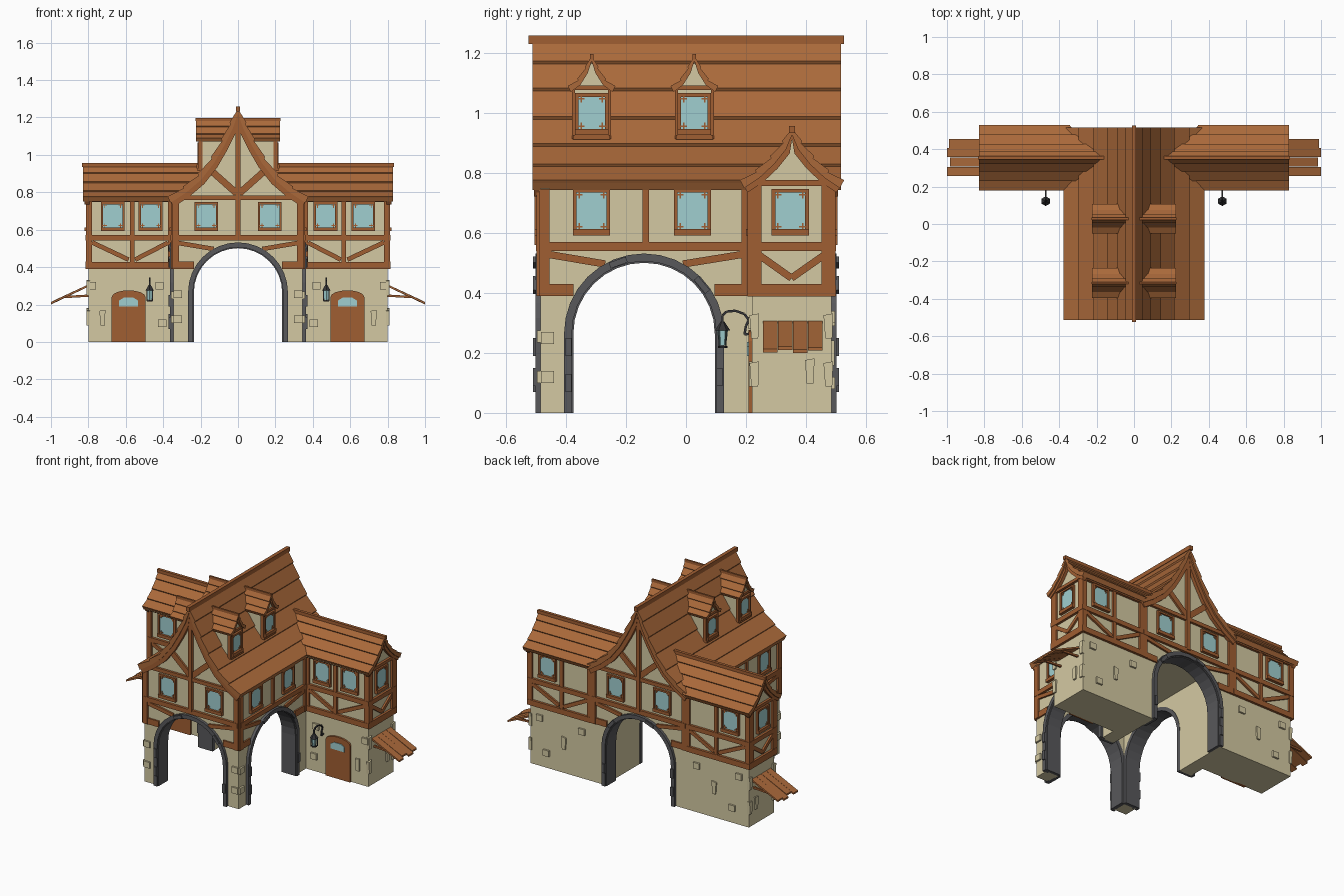
import bpy, bmesh, math
from mathutils import Matrix, Vector

if "Cube" in bpy.data.objects:
    bpy.data.objects.remove(bpy.data.objects["Cube"])


def material(name, rgb):
    m = bpy.data.materials.new(name)
    lin = [(c / 255 / 12.92) if c < 10 else ((c / 255 + 0.055) / 1.055) ** 2.4 for c in rgb]
    m.diffuse_color = (*lin, 1)
    m.use_nodes = True
    m.node_tree.nodes["Principled BSDF"].inputs["Base Color"].default_value = m.diffuse_color
    return m


PLASTER = material("plaster", (212, 201, 162))
TIMBER = material("timber", (160, 94, 50))
ROOF = material("roof_wood", (170, 105, 58))
GLASS = material("glass", (160, 207, 208))
STONE = material("dark_stone", (88, 88, 91))
IRON = material("iron", (52, 52, 54))
parts = {}


def part(name, mat):
    if name not in parts:
        parts[name] = (bmesh.new(), mat)
    return parts[name][0]


def loft(name, mat, a, b):
    """Solid between two matching loops."""
    bm = part(name, mat)
    va, vb = [bm.verts.new(p) for p in a], [bm.verts.new(p) for p in b]
    bm.faces.new(va)
    bm.faces.new(vb[::-1])
    for i in range(len(va)):
        j = (i + 1) % len(va)
        bm.faces.new((va[i], vb[i], vb[j], va[j]))


def plate(name, mat, face, pts, d0, d1):
    """Outline (u, z) on a wall plane, from depth d0 to d1 along its normal."""
    axis, c, s = face

    def at(d):
        return [(u, c + s * d, z) if axis == 'y' else (c + s * d, u, z) for u, z in pts]
    loft(name, mat, at(d0), at(d1))


def rect(name, mat, face, u0, u1, z0, z1, d0, d1):
    plate(name, mat, face, [(u0, z0), (u1, z0), (u1, z1), (u0, z1)], d0, d1)


def beam(name, mat, face, p, q, w, d0=-0.01, d1=0.012):
    p, q = Vector(p), Vector(q)
    n = (q - p).normalized()
    n = Vector((-n.y, n.x)) * w / 2
    plate(name, mat, face, [tuple(v) for v in (p - n, q - n, q + n, p + n)], d0, d1)


def arch(cu, r, spring=0.265, n=16):
    arc = [(cu - r * math.cos(math.pi * i / n), spring + r * math.sin(math.pi * i / n)) for i in range(n + 1)]
    return [(cu - r, 0)] + arc + [(cu + r, 0)]


def window(face, u, z0, z1, w):
    h = w / 2
    rect("window_glass", GLASS, face, u - h, u + h, z0, z1, -0.01, 0.005)
    for s in (-1, 1):
        rect("window_frame", TIMBER, face, u + s * h - 0.006, u + s * h + 0.006, z0, z1 + 0.007, -0.01, 0.014)
        for z in (z0 + 0.012, z1 - 0.012):
            beam("window_frame", TIMBER, face, (u + s * (h - 0.015), z - 0.012), (u + s * (h - 0.015), z + 0.012), 0.005, 0, 0.009)
            beam("window_frame", TIMBER, face, (u + s * (h - 0.026), z), (u + s * h, z), 0.005, 0, 0.009)
    rect("window_frame", TIMBER, face, u - h, u + h, z1 - 0.005, z1 + 0.007, -0.01, 0.014)
    rect("window_sill", TIMBER, face, u - h - 0.006, u + h + 0.006, z0 - 0.018, z0 + 0.003, -0.01, 0.02)


def shifted(pts, du, dz):
    return [(max(0, u - du), z - dz) for u, z in pts]


def courses(pts, lip, thick):
    """Half roof section with stepped board courses on top."""
    top = [pts[0]]
    for p in pts[1:]:
        top += [(p[0] + lip * 0.6, p[1] + lip), p]
    return top + shifted(pts, thick * 0.5, thick)[::-1]


FRONT, BACK = ('y', -0.485, -1), ('y', 0.485, 1)
WING_FRONT = ('y', 0.22, -1)
SIDES = [('x', s * 0.345, s) for s in (-1, 1)]
ENDS = [('x', s * 0.80, s) for s in (-1, 1)]
MAIN = [(0, 1.245), (0.04, 1.165), (0.085, 1.075), (0.14, 0.98), (0.21, 0.89), (0.29, 0.822), (0.372, 0.768)]
WING = [(0, 0.948), (0.03, 0.90), (0.07, 0.85), (0.12, 0.803), (0.17, 0.77)]
DORMER = [(0, 1.19), (0.02, 1.15), (0.045, 1.11), (0.077, 1.086)]

# Arched ground floor walls with stone surrounds
for face, cu, lo, hi in [(FRONT, 0, -0.345, 0.345), (BACK, 0, -0.345, 0.345)] + [(f, -0.14, -0.485, 0.485) for f in SIDES]:
    hole = arch(cu, 0.255)
    plate("arch_wall", PLASTER, face, [(lo, 0)] + hole + [(hi, 0), (hi, 0.555), (lo, 0.555)], -0.09, 0)
    for r0, r1, d0, d1 in ((0.241, 0.267, -0.02, 0.018), (0.236, 0.26, -0.092, 0.008)):
        plate("arch_surround", STONE, face, arch(cu, r1) + arch(cu, r0)[::-1], d0, d1)
    for deg, z in ((180, 0.22), (180, 0.1), (110, 0), (40, 0), (0, 0.12)):
        a = math.radians(deg)
        p = Vector((cu + 0.252 * math.cos(a), z or 0.265 + 0.252 * math.sin(a)))
        t = Vector((-math.sin(a), math.cos(a))) * 0.03
        beam("arch_block", STONE, face, p - t, p + t, 0.02, 0, 0.026)
    # Timber beside each arch
    for s in (-1, 1):
        edge = hi if s > 0 else lo
        if face[0] == 'x' and s > 0:
            edge = 0.215
        beam("lower_beam", TIMBER, face, (cu + s * 0.235, 0.41), (edge, 0.41), 0.04, -0.01, 0.01)
        beam("brace", TIMBER, face, (edge - s * 0.02, 0.53), (cu + s * 0.13, 0.497), 0.024)
        beam("post", TIMBER, face, (edge - s * 0.012, 0.39), (edge - s * 0.012, 0.77), 0.034, -0.01, 0.014)
    end = 0.215 if face[0] == 'x' else hi
    beam("middle_beam", TIMBER, face, (lo, 0.556), (end, 0.556), 0.03, -0.01, 0.016)
    beam("post", TIMBER, face, ((lo + end) / 2, 0.56), ((lo + end) / 2, 0.77), 0.022)

# Main upper floor and gables
rect("upper_floor", PLASTER, FRONT, -0.345, 0.345, 0.545, 0.775, -0.97, 0)
infill = shifted(MAIN, 0.008, 0.02)
for face in (FRONT, BACK):
    plate("main_gable", PLASTER, face, infill + [(-u, z) for u, z in infill[:0:-1]], -0.03, 0)
    beam("gable_post", TIMBER, face, (0, 0.56), (0, 1.2), 0.026, -0.01, 0.02)
    beam("top_beam", TIMBER, face, (-0.345, 0.772), (0.345, 0.772), 0.024, -0.01, 0.015)
    for s in (-1, 1):
        beam("gable_brace", TIMBER, face, (s * 0.008, 0.795), (s * 0.16, 0.93), 0.036)
        band = shifted(MAIN, 0.008, 0.012) + shifted(MAIN, 0.03, 0.045)[::-1]
        plate("barge_board", TIMBER, face, [(s * u, z) for u, z in band], -0.005, 0.022)
        window(face, s * 0.17, 0.61, 0.74, 0.115)
for face in SIDES:
    for y in (-0.315, 0.022):
        window(face, y, 0.61, 0.74, 0.112)
    beam("top_beam", TIMBER, face, (-0.485, 0.765), (0.22, 0.765), 0.02)


def main_x(z):
    for (x0, z0), (x1, z1) in zip(MAIN, MAIN[1:]):
        if z >= z1:
            return x0 + (x1 - x0) * (z0 - z) / (z0 - z1)
    return MAIN[-1][0]


# Stepped main roof and ridge
half = courses(MAIN, 0.009, 0.024)
for s in (-1, 1):
    loft("main_roof", ROOF, [(s * u, -0.513, z) for u, z in half], [(s * u, 0.517, z) for u, z in half])
rect("main_ridge", TIMBER, FRONT, -0.012, 0.012, 1.232, 1.26, -1.012, 0.04)

for s, end, side in zip((-1, 1), ENDS, SIDES):
    # Side wings
    rect("wing_lower", PLASTER, end, 0.22, 0.485, 0, 0.40, -0.46, 0)
    rect("wing_upper", PLASTER, end, 0.22, 0.485, 0.39, 0.775, -0.46, 0)
    gable = shifted(WING, 0.006, 0.012)
    plate("wing_gable", PLASTER, end, [(0.352 + u, z) for u, z in gable] + [(0.352 - u, z) for u, z in gable[:0:-1]], -0.44, 0)
    section = courses(WING, 0.007, 0.02)
    for t in (-1, 1):
        loft("wing_roof", ROOF, [(s * 0.828, 0.354 + t * u, z) for u, z in section],
             [(s * (main_x(z) - 0.015), 0.354 + t * u, z) for u, z in section])
        band = shifted(WING, 0.005, 0.01) + shifted(WING, 0.022, 0.034)[::-1]
        plate("barge_board", TIMBER, end, [(0.354 + t * u, z) for u, z in band], -0.005, 0.02)
    rect("wing_ridge", TIMBER, end, 0.344, 0.364, 0.935, 0.957, -0.65, 0.035)
    # Wing framing, long walls
    for face in (WING_FRONT, BACK):
        for u in (0.797, 0.565, 0.362):
            beam("post", TIMBER, face, (s * u, 0.39), (s * u, 0.77), 0.034 if u > 0.6 else 0.024, -0.01, 0.014)
        for z, w in ((0.408, 0.036), (0.556, 0.03), (0.762, 0.026)):
            beam("wing_beam", TIMBER, face, (s * 0.35, z), (s * 0.814, z), w, -0.01, 0.016)
        beam("brace", TIMBER, face, (s * 0.78, 0.532), (s * 0.585, 0.44), 0.024)
        beam("brace", TIMBER, face, (s * 0.375, 0.53), (s * 0.55, 0.44), 0.024)
        window(face, s * 0.67, 0.61, 0.74, 0.115)
    window(WING_FRONT, s * 0.468, 0.61, 0.74, 0.115)
    # Wing framing, end wall
    for y in (0.232, 0.473):
        beam("post", TIMBER, end, (y, 0.39), (y, 0.77), 0.04, -0.01, 0.014)
        beam("brace", TIMBER, end, (y, 0.535), (0.352, 0.45), 0.024)
    for z, w in ((0.41, 0.042), (0.556, 0.03), (0.768, 0.02)):
        beam("wing_beam", TIMBER, end, (0.206, z), (0.499, z), w, -0.01, 0.016)
    window(end, 0.348, 0.61, 0.74, 0.112)

    # Door with a glazed light
    door = [(0.495, 0), (0.495, 0.24)] + [(0.585 - 0.09 * math.cos(a), 0.24 + 0.036 * math.sin(a))
                                          for a in [math.pi * i / 8 for i in range(1, 8)]] + [(0.675, 0.24), (0.675, 0)]
    plate("door", TIMBER, WING_FRONT, [(s * u, z) for u, z in door], -0.01, 0.012)
    light = [(0.535, 0.19), (0.635, 0.19), (0.635, 0.222), (0.61, 0.237), (0.56, 0.237), (0.535, 0.222)]
    plate("door_glass", GLASS, WING_FRONT, [(s * u, z) for u, z in light], 0, 0.016)

    # Plank awning with struts
    for i, (tip, z) in enumerate(((1.0, 0.202), (0.985, 0.21), (1.0, 0.2), (0.99, 0.208))):
        y = 0.257 + i * 0.05
        plate("awning", ROOF, ('y', 0, 1), [(s * 0.79, 0.30), (s * tip, z), (s * tip, z + 0.011), (s * 0.79, 0.312)], y, y + 0.048)
    for y in (0.275, 0.43):
        beam("awning_strut", TIMBER, ('y', y, 1), (s * 0.79, 0.248), (s * 0.925, 0.24), 0.012, 0, 0.012)

    # Hanging lantern on a curved bracket
    plane = ('x', s * 0.472, s)
    arm = [(0.22, 0.265), (0.195, 0.262), (0.2, 0.29), (0.21, 0.31), (0.195, 0.33), (0.165, 0.341), (0.135, 0.338), (0.122, 0.325), (0.122, 0.30)]
    for p, q in zip(arm, arm[1:]):
        beam("lantern_arm", IRON, plane, p, q, 0.008, -0.004, 0.004)
    for z, h, r0, r1, m in ((0.29, 0.03, 0.026, 0.006, IRON), (0.25, 0.05, 0.012, 0.018, GLASS), (0.22, 0.008, 0.016, 0.016, IRON)):
        bmesh.ops.create_cone(part("lantern_" + ("cap" if m is IRON else "glass"), m), cap_ends=True, segments=6, radius1=r0,
                              radius2=r1, depth=h, matrix=Matrix.Translation((s * 0.472, 0.122, z)))
    for dx in (-0.015, 0.015):
        for dy in (-0.012, 0.012):
            rect("lantern_cap", IRON, ('y', 0.122 + dy, 1), s * 0.472 + dx - 0.002, s * 0.472 + dx + 0.002, 0.22, 0.28, -0.002, 0.002)

    # Dormers
    dface = ('x', s * 0.203, s)
    for y in (-0.315, 0.028):
        wall = [(-0.058, 0.87), (0.058, 0.87), (0.058, 1.09), (0.025, 1.125), (0, 1.17), (-0.025, 1.125), (-0.058, 1.09)]
        plate("dormer_wall", PLASTER, dface, [(y + u, z) for u, z in wall], -0.19, 0)
        window(dface, y, 0.945, 1.06, 0.1)
        beam("dormer_beam", TIMBER, dface, (y - 0.062, 0.92), (y + 0.062, 0.92), 0.014, -0.01, 0.014)
        beam("dormer_beam", TIMBER, dface, (y - 0.062, 1.085), (y + 0.062, 1.085), 0.014)
        for t in (-1, 1):
            beam("dormer_beam", TIMBER, dface, (y + t * 0.06, 0.915), (y + t * 0.06, 1.09), 0.01, -0.012, 0.008)
            sec = courses(DORMER, 0.005, 0.015)
            loft("dormer_roof", ROOF, [(s * 0.225, y + t * u, z) for u, z in sec],
                 [(s * max(0.01, main_x(z) - 0.015), y + t * u, z) for u, z in sec])
        rect("dormer_ridge", TIMBER, dface, y - 0.006, y + 0.006, 1.18, 1.198, -0.19, 0.025)

    # Loose stones showing through the plaster
    stones = [(FRONT, s * 0.322, 0.255), (FRONT, s * 0.322, 0.12), (side, -0.462, 0.25), (side, -0.462, 0.12),
              (WING_FRONT, s * 0.42, 0.30), (WING_FRONT, s * 0.405, 0.10), (WING_FRONT, s * 0.78, 0.30),
              (BACK, s * 0.73, 0.32), (BACK, s * 0.42, 0.31), (BACK, s * 0.68, 0.10)]
    for face, u, z in stones:
        rect("wall_stone", PLASTER, face, u - 0.022, u + 0.022, z - 0.02, z + 0.02, -0.01, 0.012)
    tall = [(WING_FRONT, s * 0.725, 0.13), (end, 0.413, 0.14), (end, 0.475, 0.29), (end, 0.475, 0.13),
            (end, 0.228, 0.29), (end, 0.228, 0.13), (BACK, s * 0.55, 0.2)]
    for face, u, z in tall:
        plate("wall_stone", PLASTER, face, [(u - 0.01, z - 0.042), (u + 0.013, z - 0.042), (u + 0.016, z + 0.042), (u - 0.016, z + 0.036)], -0.01, 0.01)

# Turn every part into an object
for name, (bm, mat) in parts.items():
    bmesh.ops.recalc_face_normals(bm, faces=bm.faces[:])
    mesh = bpy.data.meshes.new(name)
    bm.to_mesh(mesh)
    bm.free()
    mesh.materials.append(mat)
    bpy.context.collection.objects.link(bpy.data.objects.new(name, mesh))
